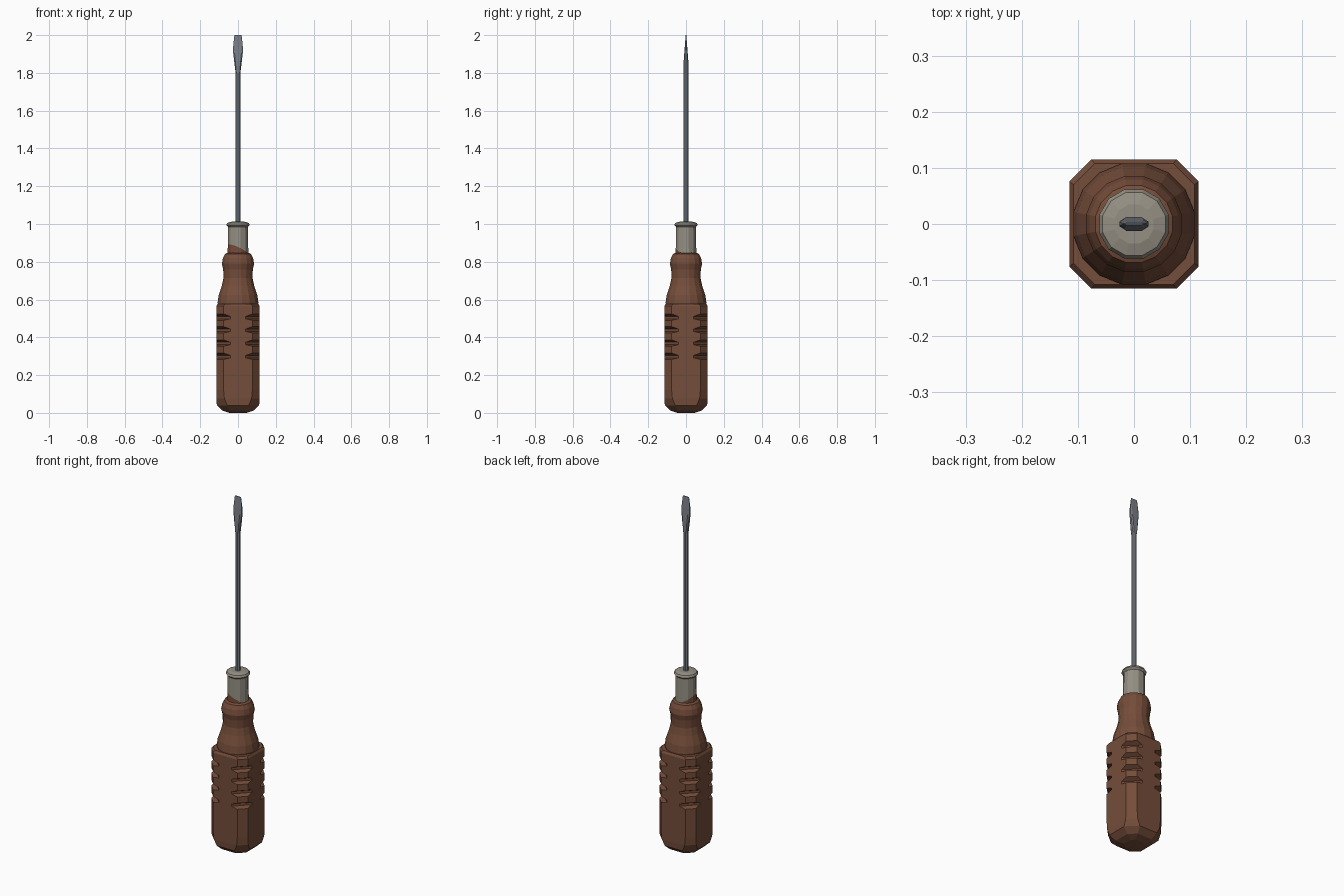
import bpy, bmesh, math
from mathutils import Vector

if "Cube" in bpy.data.objects:
    bpy.data.objects.remove(bpy.data.objects["Cube"])


def material(name, rgb):
    m = bpy.data.materials.new(name)
    m.diffuse_color = (*rgb, 1)
    m.use_nodes = True
    m.node_tree.nodes["Principled BSDF"].inputs["Base Color"].default_value = m.diffuse_color
    return m


BROWN = material("brown_wood", (0.178, 0.074, 0.042))
BEIGE = material("beige_grey_metal", (0.300, 0.278, 0.228))
STEEL = material("blue_grey_steel", (0.190, 0.210, 0.235))


def loft(name, rings, mats):
    """Join closed rings of points into a capped, flat-shaded skin."""
    bm = bmesh.new()
    loops = [[bm.verts.new(p) for p in ring] for ring in rings]
    n = len(loops[0])
    for a, b in zip(loops, loops[1:]):
        for i in range(n):
            j = (i + 1) % n
            bm.faces.new((a[i], a[j], b[j], b[i]))
    bm.faces.new(loops[0][::-1])
    bm.faces.new(loops[-1])
    bmesh.ops.recalc_face_normals(bm, faces=bm.faces[:])
    mesh = bpy.data.meshes.new(name)
    bm.to_mesh(mesh)
    bm.free()
    for m in mats:
        mesh.materials.append(m)
    ob = bpy.data.objects.new(name, mesh)
    bpy.context.collection.objects.link(ob)
    return ob


def circle(r, z, n):
    return [(r * math.cos(math.tau * (i + .5) / n),
             r * math.sin(math.tau * (i + .5) / n), z) for i in range(n)]


def octagon(z, a, c):
    """Square of half-width a whose flats end at +-c."""
    return [(x, y, z) for x, y in ((a, -c), (a, c), (c, a), (-c, a),
                                   (-a, c), (-a, -c), (-c, -a), (c, -a))]


# Square grip: rounded butt, chamfered corners, four corner notches
profile = [(0.0, 0.045, 0.025), (0.012, 0.082, 0.044), (0.04, 0.112, 0.056),
           (0.075, 0.115, 0.072), (0.12, 0.115, 0.076)]
for z in (0.30, 0.37, 0.44, 0.507):
    profile += [(z - 0.017, 0.115, 0.076), (z - 0.009, 0.115, 0.04),
                (z + 0.004, 0.115, 0.04), (z + 0.017, 0.115, 0.076)]
profile += [(0.565, 0.115, 0.076), (0.577, 0.108, 0.07)]
loft("grip", [octagon(*p) for p in profile], [BROWN])

# Turned neck above the grip
neck = [(0.108, 0.57), (0.110, 0.585), (0.104, 0.625), (0.087, 0.675),
        (0.078, 0.715), (0.080, 0.76), (0.087, 0.79), (0.081, 0.82),
        (0.070, 0.842), (0.055, 0.848)]
loft("neck", [circle(r, z, 16) for r, z in neck], [BROWN])

# Metal collar with a small lip; wood rises up it along a slanted line
collar = [(0.057, 0.83), (0.054, 0.985), (0.064, 0.995), (0.058, 1.006),
          (0.036, 1.012)]
ob = loft("collar", [circle(r, z, 12) for r, z in collar], [BEIGE, BROWN])
bm = bmesh.new()
bm.from_mesh(ob.data)
point, normal = Vector((0, 0, 0.862)), Vector((0.45, 0.3, 1))
bmesh.ops.bisect_plane(bm, geom=bm.verts[:] + bm.edges[:] + bm.faces[:],
                       plane_co=point, plane_no=normal)
for f in bm.faces:
    f.material_index = int((f.calc_center_median() - point).dot(normal) < 0)
bm.to_mesh(ob.data)
bm.free()

# Steel shaft
loft("shaft", [circle(0.0135, z, 8) for z in (0.99, 1.825)], [STEEL])

# Flat blade: flares sideways, thins to an edge
blade = [(1.80, 0.0125, 0.0125), (1.86, 0.020, 0.0125), (1.905, 0.0255, 0.009),
         (1.94, 0.0255, 0.0065), (2.0, 0.019, 0.0015)]
loft("blade", [[(w, -t * .5, z), (w, t * .5, z), (w * .7, t, z), (-w * .7, t, z),
                (-w, t * .5, z), (-w, -t * .5, z), (-w * .7, -t, z), (w * .7, -t, z)]
               for z, w, t in blade], [STEEL])
